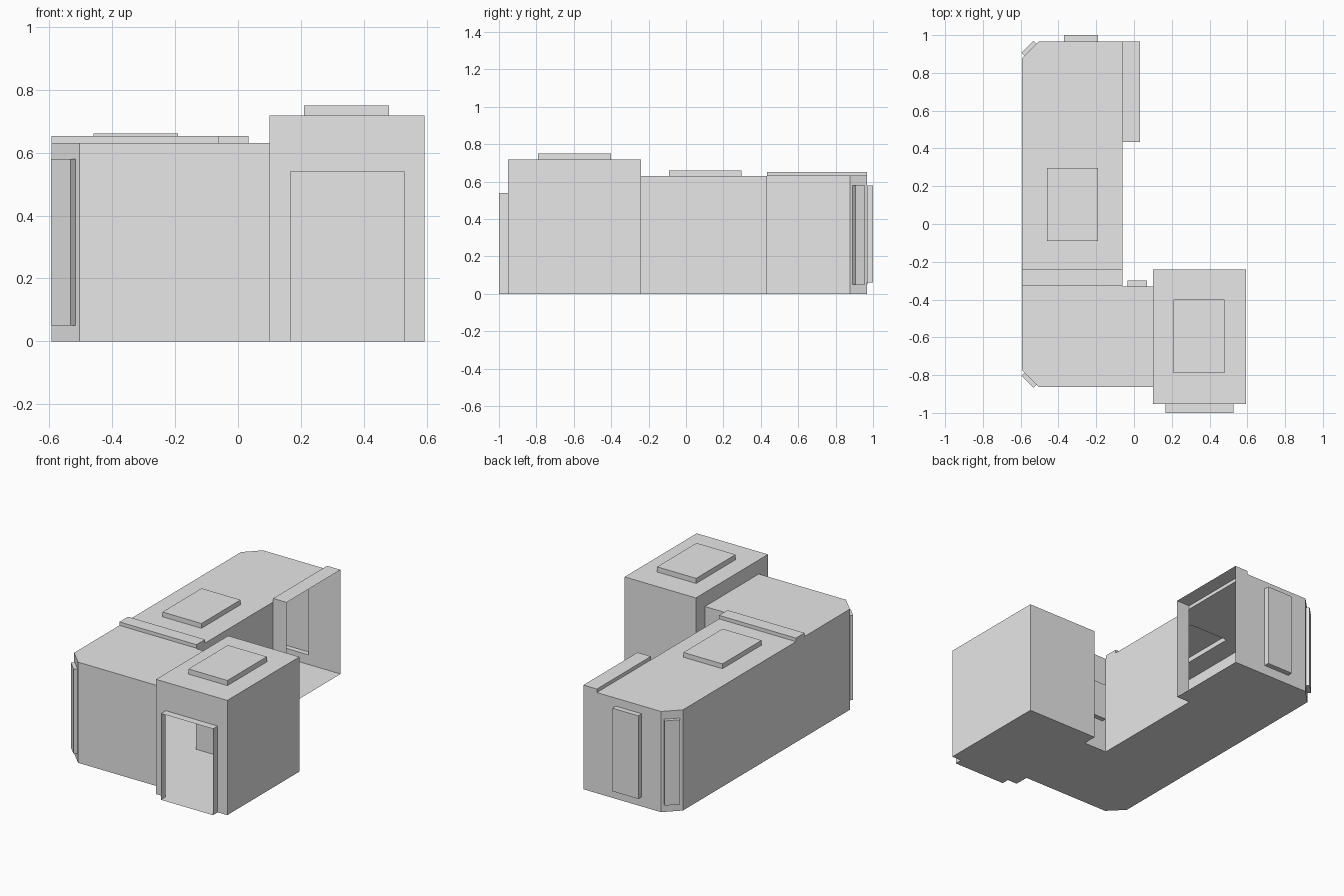
import bpy
import bmesh

old = bpy.data.objects.get("Cube")
if old:
    bpy.data.objects.remove(old)

grey = bpy.data.materials.new("plain_grey")
grey.use_nodes = True
colour = (0.8, 0.8, 0.8, 1)
grey.diffuse_color = colour
grey.node_tree.nodes["Principled BSDF"].inputs["Base Color"].default_value = colour


def prism(name, outline, z0, z1):
    """Closed solid from a floor outline."""
    bm = bmesh.new()
    base = bm.faces.new([bm.verts.new((x, y, z0)) for x, y in outline])
    top = bmesh.ops.extrude_face_region(bm, geom=[base])["geom"]
    for v in top:
        if isinstance(v, bmesh.types.BMVert):
            v.co.z = z1
    bmesh.ops.recalc_face_normals(bm, faces=bm.faces)
    mesh = bpy.data.meshes.new(name)
    bm.to_mesh(mesh)
    bm.free()
    mesh.materials.append(grey)
    obj = bpy.data.objects.new(name, mesh)
    bpy.context.collection.objects.link(obj)
    return obj


def box(name, x0, x1, y0, y1, z0, z1):
    return prism(name, [(x0, y0), (x1, y0), (x1, y1), (x0, y1)], z0, z1)


# L-shaped room with two clipped corners
WALL = 0.63
shell = prism("room_shell", [
    (-0.503, -0.863), (0.1, -0.863), (0.1, -0.33), (-0.06, -0.33),
    (-0.06, 0.967), (-0.503, 0.967), (-0.593, 0.877), (-0.593, -0.773)], 0, WALL)

parts = [
    # Tall entrance block, its doorway and skylight
    box("entrance_block", 0.1, 0.593, -0.953, -0.24, 0, 0.718),
    box("doorway", 0.167, 0.527, -1, -0.8, 0, 0.54),
    box("entrance_skylight", 0.21, 0.48, -0.79, -0.4, 0.5, 0.75),
    # Roof beam and skylight of the long room
    box("roof_beam", -0.593, -0.06, -0.325, -0.24, 0.4, 0.652),
    box("room_skylight", -0.46, -0.19, -0.09, 0.297, 0.4, 0.66),
    # Open side bay and the flat windows
    box("side_bay", -0.06, 0.033, 0.433, 0.967, 0, 0.652),
    box("end_window", -0.37, -0.19, 0.8, 1, 0.06, 0.58),
    box("inner_window", -0.035, 0.07, -0.5, -0.3, 0.2, 0.43),
]

# Slanted windows on both clipped corners, mirrored about the room's middle
MID = 0.052
for side in (-1, 1):
    outline = [(-0.595, 0.855), (-0.532, 0.918), (-0.432, 0.818), (-0.495, 0.755)]
    parts.append(prism("corner_window", [(x, MID + side * y) for x, y in outline],
                       0.05, 0.58))

# Fuse every part into one hollow skin
for part in parts:
    mod = shell.modifiers.new(part.name, "BOOLEAN")
    mod.operation = "UNION"
    mod.solver = "EXACT"
    mod.object = part
graph = bpy.context.evaluated_depsgraph_get()
skin = bpy.data.meshes.new_from_object(shell.evaluated_get(graph))
shell.modifiers.clear()
shell.data = skin
for part in parts:
    bpy.data.objects.remove(part)

# Open the doorway and the side bay
bm = bmesh.new()
bm.from_mesh(skin)
openings = [f for f in bm.faces
            if f.calc_center_median().y < -0.99
            or (f.normal.x > 0.9 and f.calc_center_median().y > 0.4
                and f.calc_center_median().x > 0.02)]
bmesh.ops.delete(bm, geom=openings, context="FACES")
bm.to_mesh(skin)
bm.free()
